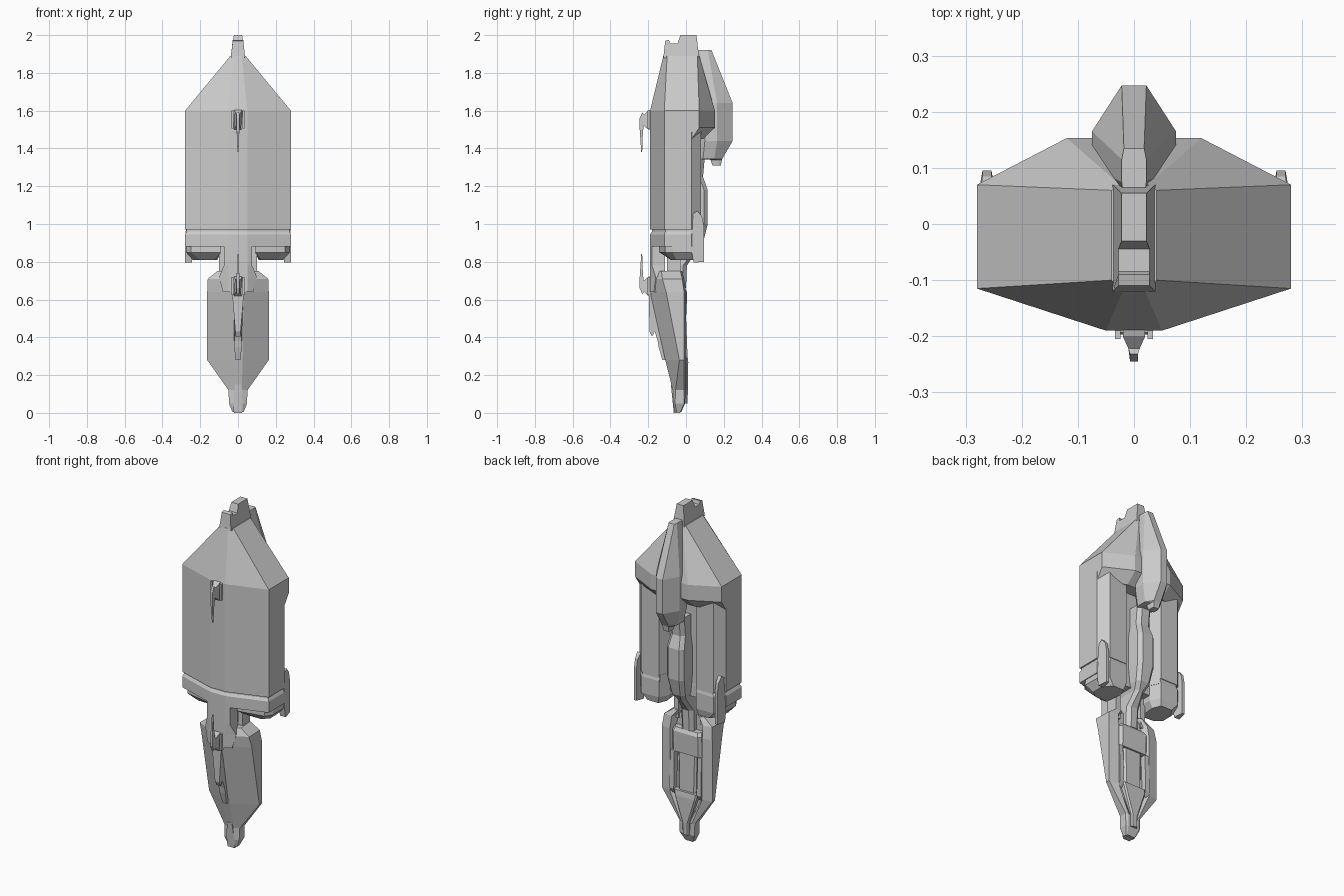
import bpy, bmesh


def finish(name, bm):
    bmesh.ops.recalc_face_normals(bm, faces=bm.faces)
    mesh = bpy.data.meshes.new(name)
    bm.to_mesh(mesh)
    bm.free()
    obj = bpy.data.objects.new(name, mesh)
    bpy.context.collection.objects.link(obj)
    return obj


def skin(name, rings):
    """Join equal closed rings of 3D points and cap both ends."""
    bm = bmesh.new()
    loops = [[bm.verts.new(p) for p in r] for r in rings]
    n = len(loops[0])
    for a, b in zip(loops, loops[1:]):
        for i in range(n):
            j = (i + 1) % n
            bm.faces.new((a[i], a[j], b[j], b[i]))
    bm.faces.new(loops[0][::-1])
    bm.faces.new(loops[-1])
    return finish(name, bm)


def loft(name, levels):
    """levels: (z, right half section from front to back), mirrored across x."""
    return skin(name, [[(x, y, z) for x, y in h] + [(-x, y, z) for x, y in reversed(h)]
                       for z, h in levels])


def plate(name, profile, cx=0.0):
    """profile: (y, z, half width) points of a side silhouette."""
    return skin(name, [[(cx + s * w, y, z) for y, z, w in profile] for s in (-1, 1)])


def strip(name, levels, chamfer=0.015):
    """levels: (z, half width, front y, back y) with chamfered back edges."""
    return loft(name, [(z, [(w, a), (w, b - chamfer), (w - chamfer, b)]) for z, w, a, b in levels])


def pair(name, profile, cx):
    for side, s in (("right", 1), ("left", -1)):
        plate(name + "_" + side, profile, s * cx)


# Main hull with raised rear panels
hull = [(.05, -.19), (.28, -.115), (.28, .03), (.235, .08), (.12, .08), (.09, .02)]
inset = [(x * .97, y * .95) for x, y in hull]
loft("main_hull", [(.97, hull), (1.53, hull)])
loft("hull_seam", [(.94, inset), (.98, inset)])

# Tapered upper shell, overhanging at the back
cap = [(.05, -.19), (.28, -.115), (.28, .07), (.12, .153), (.04, .153)]
cap_low = [(.05, -.188), (.279, -.114), (.279, .03), (.12, .09), (.04, .09)]
peak = [(.02, -.12), (.04, -.10), (.04, .06), (.025, .07), (.01, .07)]
loft("upper_shell", [(1.45, cap_low), (1.51, cap), (1.6, cap), (1.89, peak)])

# Stepped nose tip
plate("nose_tip", [(-.12, 1.88, .038), (-.11, 1.97, .028), (-.09, 1.975, .028),
                   (-.085, 1.955, .028), (-.045, 1.955, .028), (-.03, 2.0, .022),
                   (.055, 2.0, .022), (.07, 1.88, .038)])

# Faceted pod on the upper back
mid = [(.04, .06), (.075, .10), (.075, .165), (.022, .247)]
loft("rear_pod", [(1.31, [(.018, .14), (.02, .15), (.02, .17), (.016, .185)]),
                  (1.34, [(.022, .13), (.024, .14), (.024, .175), (.02, .19)]),
                  (1.345, [(.035, .06), (.05, .09), (.05, .15), (.022, .192)]),
                  (1.44, mid), (1.64, mid),
                  (1.92, [(.02, .06), (.022, .075), (.022, .115), (.018, .135)])])

# Rear spine running down to the neck
strip("rear_spine", [(.66, .04, -.08, .0), (.78, .04, -.08, .005), (.86, .03, -.08, .06),
                     (.9, .045, -.05, .09), (1.0, .055, -.05, .115), (1.18, .055, -.05, .115),
                     (1.25, .045, -.05, .09), (1.36, .045, -.05, .1)], .02)

# Lower collar band and the two underside blocks
loft("lower_collar", [(.88, hull), (.945, hull), (.96, inset)])
for side, s in (("right", 1), ("left", -1)):
    upper = [(.09, -.14), (.25, -.11), (.275, -.07), (.275, .03), (.235, .08), (.12, .08), (.09, .02)]
    lower = [(.12, -.08), (.2, -.08), (.24, -.05), (.24, .02), (.2, .07), (.13, .07), (.11, .02)]
    skin("underside_block_" + side, [[(s * x, y, .885) for x, y in upper],
                                     [(s * x, y, .85) for x, y in upper],
                                     [(s * x, y, .81) for x, y in lower]])

# Rear side fins
pair("side_fin", [(.03, 1.05, .012), (.06, 1.07, .012), (.085, 1.04, .008), (.095, .99, .008),
                  (.095, .8, .008), (.04, .795, .018), (.03, .85, .018)], .262)

# Neck between the hull and the lower body
loft("neck_front", [(.64, [(.05, -.19), (.08, -.17), (.07, -.11)]),
                    (.72, [(.05, -.19), (.10, -.16), (.08, -.11)]),
                    (.78, [(.05, -.19), (.075, -.18), (.075, -.11)]),
                    (.9, [(.05, -.19), (.075, -.18), (.075, -.11)])])
pair("neck_strut", [(-.10, .7, .015), (-.10, .9, .015), (-.03, .9, .015), (-.03, .7, .015)], .085)

# Tapered lower body with a hollowed back
loft("lower_body", [
    (.005, [(.02, -.06), (.03, -.05), (.03, -.03), (.025, -.025), (.02, -.025)]),
    (.05, [(.02, -.067), (.048, -.058), (.048, -.01), (.035, -.005), (.02, -.005)]),
    (.12, [(.02, -.07), (.05, -.055), (.05, -.01), (.035, -.002), (.02, -.005)]),
    (.28, [(.025, -.11), (.163, -.035), (.163, -.01), (.105, 0), (.09, -.02)]),
    (.64, [(.03, -.19), (.163, -.105), (.163, -.01), (.105, 0), (.09, -.04)]),
    (.71, [(.03, -.19), (.16, -.125), (.155, -.02), (.10, -.01), (.08, -.04)]),
    (.75, [(.03, -.17), (.11, -.13), (.10, -.03), (.07, -.02), (.05, -.04)])])

# Front keel ridge
plate("front_keel", [(-.15, .7, .03), (-.193, .7, .03), (-.197, .62, .03), (-.193, .43, .014),
                     (-.18, .405, .014), (-.165, .43, .014), (-.15, .38, .02),
                     (-.145, .35, .02), (-.125, .28, .013), (-.1, .28, .013)])
plate("tip_ridge", [(-.05, .15, .016), (-.08, .15, .016), (-.07, .05, .025),
                    (-.065, 0, .022), (-.03, 0, .022)])

# Back details of the lower body
strip("back_bar", [(.52, .095, -.05, .002), (.64, .095, -.05, .006), (.66, .085, -.05, -.005)])
strip("back_panel", [(.28, .055, -.05, -.005), (.53, .06, -.05, -.008)], .01)
strip("tail_plate", [(.05, .02, -.03, .008), (.12, .022, -.03, .01),
                     (.27, .07, -.03, .012), (.3, .075, -.03, .008)], .008)
pair("back_rail", [(-.04, .52, .012), (.0, .52, .012), (.008, .3, .014), (-.01, .27, .014),
                   (-.03, .28, .014)], .088)

# Front brackets with thin hooked blades, the lower one pointing up
for name, z, d in (("upper", 1.55, 1), ("lower", .67, -1)):
    plate(name + "_bracket", [(-.17, z + .06, .02), (-.2, z + .05, .02), (-.222, z + .03, .01),
                              (-.222, z - .03, .01), (-.2, z - .05, .02), (-.17, z - .05, .02)])
    pair(name + "_bracket_cheek", [(-.17, z + .05, .005), (-.205, z + .05, .005),
                                   (-.205, z - .045, .005), (-.17, z - .045, .005)], .029)
    plate(name + "_blade", [(y, z + d * h, w) for y, h, w in
                            ((-.222, .03, .01), (-.232, .04, .007), (-.245, .01, .007),
                             (-.245, -.05, .007), (-.237, -.17, .003), (-.232, -.17, .003),
                             (-.228, -.06, .007), (-.222, -.02, .01))])
